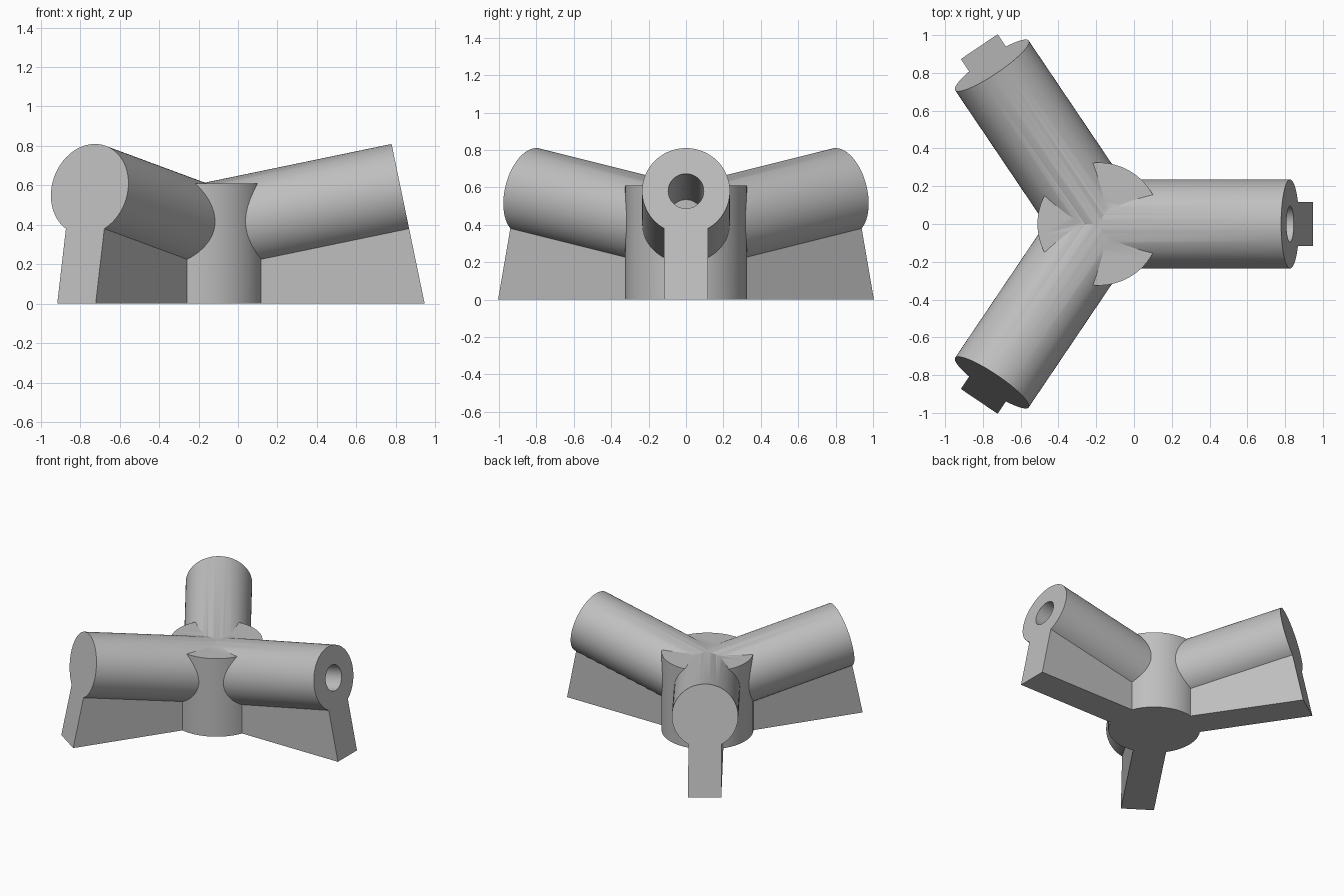
import bpy
import bmesh
from math import cos, sin, radians
from mathutils import Matrix, Vector

HUB_X, HUB_R, HUB_H = -0.186, 0.325, 0.61
TUBE_R, BORE_R, BORE_DEPTH = 0.235, 0.095, 0.73
ARM_LENGTH, AXIS_Z, TILT = 1.034, 0.37, radians(11.7)

old = bpy.data.objects.get("Cube")
if old:
    bpy.data.objects.remove(old, do_unlink=True)

grey = bpy.data.materials.new("light_grey")
grey.use_nodes = True
colour = (0.52, 0.52, 0.52, 1)
grey.diffuse_color = colour
grey.node_tree.nodes["Principled BSDF"].inputs["Base Color"].default_value = colour


def finish(bm, name):
    bmesh.ops.recalc_face_normals(bm, faces=bm.faces)
    mesh = bpy.data.meshes.new(name)
    bm.to_mesh(mesh)
    bm.free()
    mesh.materials.append(grey)
    ob = bpy.data.objects.new(name, mesh)
    bpy.context.collection.objects.link(ob)
    return ob


def extrude_x(profile, start, end):
    """Solid made by sweeping a (y, z) profile along x."""
    bm = bmesh.new()
    face = bm.faces.new([bm.verts.new((start, y, z)) for y, z in profile])
    swept = bmesh.ops.extrude_face_region(bm, geom=[face], use_keep_orig=True)
    verts = [v for v in swept["geom"] if isinstance(v, bmesh.types.BMVert)]
    bmesh.ops.translate(bm, verts=verts, vec=(end - start, 0, 0))
    return bm


def arc(radius, first, last, steps):
    angles = [radians(first + (last - first) * i / steps) for i in range(steps + 1)]
    return [(radius * cos(a), radius * sin(a)) for a in angles]


def combine(target, other, operation):
    mod = target.modifiers.new(operation, "BOOLEAN")
    mod.operation, mod.solver, mod.object = operation, "EXACT", other
    bpy.context.view_layer.objects.active = target
    bpy.ops.object.modifier_apply(modifier=mod.name)
    bpy.data.objects.remove(other, do_unlink=True)


def make_arm(heading):
    tilt = Matrix.Translation((0, 0, AXIS_Z)) @ Matrix.Rotation(-TILT, 4, "Y")
    place = Matrix.Translation((HUB_X, 0, 0)) @ Matrix.Rotation(radians(heading), 4, "Z")

    # Round tube and its web as one keyhole section, trimmed at the ground
    section = arc(TUBE_R, -60, 240, 80)
    section += [(-TUBE_R / 2, -1), (TUBE_R / 2, -1)]
    bm = extrude_x(section, 0, ARM_LENGTH)
    bm.transform(tilt)
    cut = bmesh.ops.bisect_plane(bm, geom=bm.verts[:] + bm.edges[:] + bm.faces[:],
                                 plane_co=(0, 0, 0), plane_no=Vector((0, 0, 1)),
                                 clear_inner=True)
    rim = [e for e in cut["geom_cut"] if isinstance(e, bmesh.types.BMEdge)]
    bmesh.ops.edgeloop_fill(bm, edges=rim)
    bm.transform(place)
    arm = finish(bm, "arm")

    # Bore in the open end
    bm = extrude_x(arc(BORE_R, 0, 360, 48)[:-1], ARM_LENGTH - BORE_DEPTH, ARM_LENGTH + 0.1)
    bm.transform(place @ tilt)
    combine(arm, finish(bm, "bore"), "DIFFERENCE")
    return arm


# Central hub
bm = bmesh.new()
bmesh.ops.create_cone(bm, cap_ends=True, segments=96, radius1=HUB_R, radius2=HUB_R,
                      depth=HUB_H, matrix=Matrix.Translation((HUB_X, 0, HUB_H / 2)))
body = finish(bm, "three_way_connector")

# Three arms merged into the hub
arms = [make_arm(heading) for heading in (0, 124, -124)]
for arm in arms:
    combine(body, arm, "UNION")

bpy.ops.object.select_all(action="DESELECT")
body.select_set(True)
bpy.context.view_layer.objects.active = body
bpy.ops.object.shade_smooth_by_angle(angle=radians(25))
